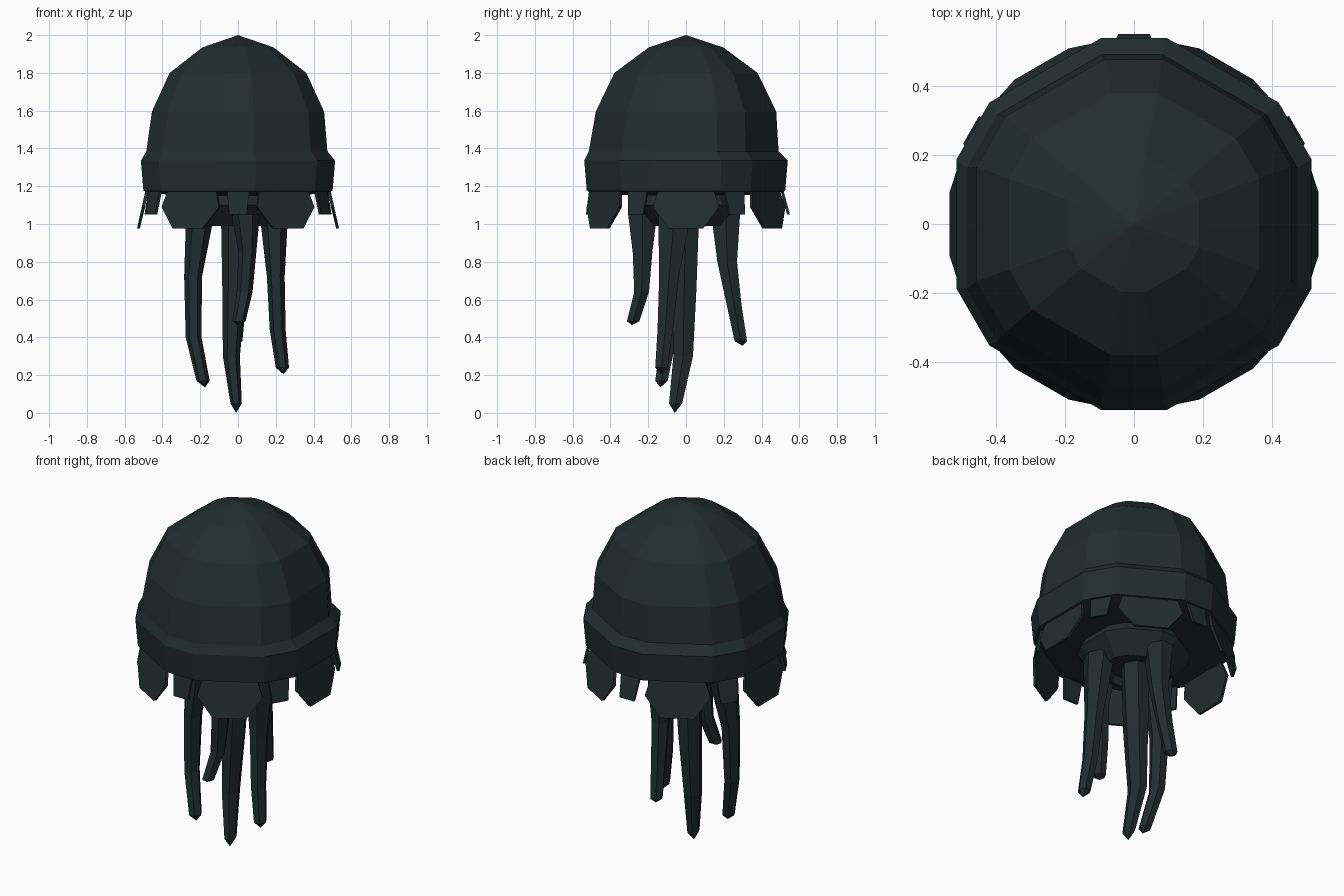
import bpy, bmesh
from math import cos, sin, radians, pi
from mathutils import Vector

if "Cube" in bpy.data.objects:
    bpy.data.objects.remove(bpy.data.objects["Cube"])

COLOUR = (0.016, 0.026, 0.026, 1)
skin = bpy.data.materials.new("dark teal skin")
skin.use_nodes = True
skin.diffuse_color = COLOUR
bsdf = next(n for n in skin.node_tree.nodes if n.type == 'BSDF_PRINCIPLED')
bsdf.inputs["Base Color"].default_value = COLOUR


def finish(name, bm):
    bmesh.ops.recalc_face_normals(bm, faces=bm.faces)
    mesh = bpy.data.meshes.new(name)
    bm.to_mesh(mesh)
    bm.free()
    mesh.materials.append(skin)
    obj = bpy.data.objects.new(name, mesh)
    bpy.context.collection.objects.link(obj)
    return obj


def loft(name, rings, tip_start=None, tip_end=None):
    """Skin a list of point rings; each end closes on a point or a flat cap."""
    bm = bmesh.new()
    loops = [[bm.verts.new(p) for p in ring] for ring in rings]
    n = len(loops[0])
    for a, b in zip(loops, loops[1:]):
        for i in range(n):
            j = (i + 1) % n
            bm.faces.new((a[i], a[j], b[j], b[i]))
    for loop, tip in ((loops[0], tip_start), (loops[-1], tip_end)):
        if tip is None:
            bm.faces.new(loop)
        else:
            v = bm.verts.new(tip)
            for i in range(n):
                bm.faces.new((loop[i], loop[(i + 1) % n], v))
    return finish(name, bm)


# Bell outline: a hexagon with chamfered corners
ANGLES = [radians(30 + 60 * k + side) for k in range(6) for side in (-10, 10)]


def bell_ring(r, z, dx=0, dy=0):
    return [(r * cos(a) + dx, r * sin(a) + dy, z) for a in ANGLES]


# Bell with its rim band and a shallow underside; its hem sits slightly off centre
bell_profile = [(0.20, 1.935), (0.385, 1.80), (0.485, 1.595), (0.51, 1.385, -0.006, -0.012),
                (0.547, 1.335), (0.533, 1.175), (0.47, 1.16), (0.25, 1.15)]
loft("bell", [bell_ring(*row) for row in bell_profile], tip_start=(0, 0, 2))

# Core under the bell, with a shallow mouth
core_profile = [(0.24, 1.20), (0.30, 1.10), (0.20, 0.99), (0.15, 0.99), (0.13, 1.03)]
loft("core", [bell_ring(*row) for row in core_profile])


# Thin flaps hanging from the rim
def flap(name, angle, rows, thickness=0.015):
    """Rows are (half width, distance from the axis, height)."""
    c, s = cos(angle), sin(angle)

    def outline(inset):
        left = [(w, r - inset, z) for w, r, z in rows]
        right = [(-w, r, z) for w, r, z in reversed(left)]
        return [(r * c - w * s, r * s + w * c, z) for w, r, z in left + right]

    loft(name, [outline(0), outline(thickness)])


LARGE = [(0.14, 0.485, 1.20), (0.175, 0.507, 1.09), (0.09, 0.535, 0.975)]
for k in range(6):
    flap(f"large_flap_{k + 1}", radians(60 * k), LARGE)
    # Small flaps flare slightly more towards the back
    angle = radians(60 * k + 30)
    flare = 0.54 + 0.01 * sin(angle)
    flap(f"small_flap_{k + 1}", angle, [(0.062, 0.51, 1.20), (0.046, flare, 1.05)])


# Tapering six-sided tentacles, broader from front to back near the root
def tentacle(name, path, radii, depths):
    pts = [Vector(p) for p in path]
    rings = []
    for p, rx, ry in zip(pts, radii, depths):
        rings.append([p + Vector((rx * cos(k * pi / 3), ry * sin(k * pi / 3), 0))
                      for k in range(6)])
    loft(name, rings, tip_end=pts[-1])


TAPER = (0.075, 0.047, 0.042, 0.035)
BROAD = (0.1, 0.06, 0.047, 0.038)
ROUND = (0.088, 0.06, 0.045, 0.038)
tentacle("right_tentacle", [(-0.2, -0.05, 1.05), (-0.238, -0.075, 0.72), (-0.235, -0.09, 0.4),
                            (-0.185, -0.13, 0.17), (-0.175, -0.135, 0.135)], TAPER, BROAD)
tentacle("left_tentacle", [(0.19, -0.06, 1.05), (0.2, -0.09, 0.72), (0.21, -0.11, 0.44),
                           (0.235, -0.13, 0.24), (0.24, -0.135, 0.205)], TAPER, BROAD)
tentacle("middle_tentacle", [(-0.01, 0.0, 1.05), (-0.02, -0.01, 0.65), (-0.035, -0.015, 0.3),
                             (-0.01, -0.055, 0.05), (-0.01, -0.06, 0)],
         (0.08, 0.063, 0.045, 0.03), (0.08, 0.075, 0.06, 0.04))
tentacle("front_tentacle", [(0.04, -0.23, 1.05), (0.05, -0.23, 0.85), (0.035, -0.235, 0.64),
                            (0.005, -0.28, 0.485), (0, -0.285, 0.465)], TAPER, ROUND)
tentacle("back_tentacle", [(0.01, 0.21, 1.05), (0.01, 0.218, 0.8), (0, 0.255, 0.57),
                           (-0.012, 0.29, 0.38), (-0.015, 0.3, 0.355)], TAPER, ROUND)
